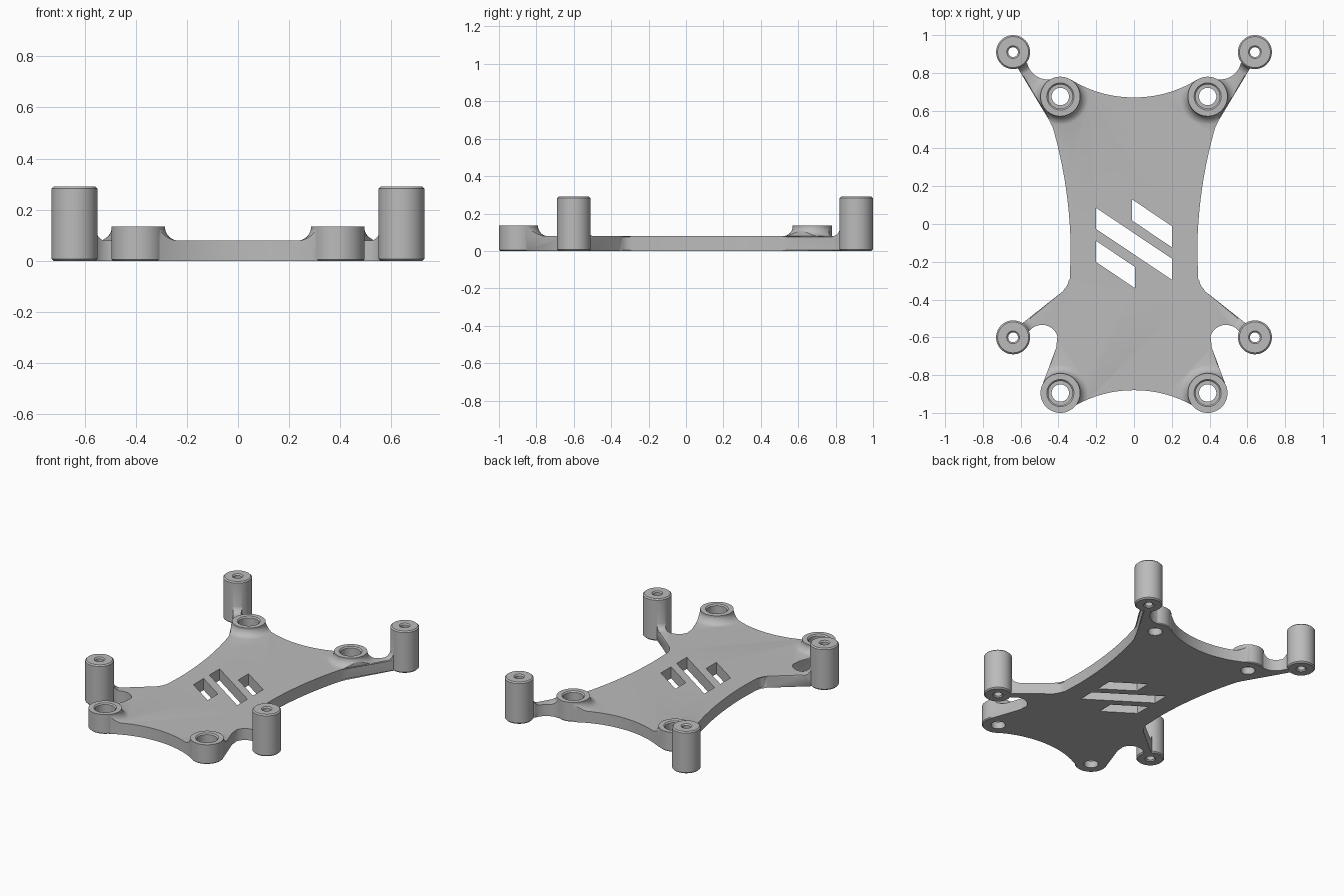
import bpy, bmesh, math
from mathutils import Vector

if "Cube" in bpy.data.objects:
    bpy.data.objects.remove(bpy.data.objects["Cube"], do_unlink=True)

THICK = 0.08
BOSSES = [(s * 0.39, y) for s in (1, -1) for y in (0.675, -0.895)]
STANDOFFS = [(s * 0.64, y) for s in (1, -1) for y in (0.91, -0.60)]


def arc(a, m, b, n=16):
    """Points on the circle through a, m and b."""
    a, m, b = Vector(a), Vector(m), Vector(b)
    u, v = m - a, b - a
    d = 2 * u.cross(v)
    c = a + Vector((v.y * u.length_squared - u.y * v.length_squared,
                    u.x * v.length_squared - v.x * u.length_squared)) / d
    start = a - c
    sweep = math.atan2(start.cross(b - c), start.dot(b - c))
    pts = []
    for i in range(n + 1):
        t = sweep * i / n
        pts.append((c.x + start.x * math.cos(t) - start.y * math.sin(t),
                    c.y + start.x * math.sin(t) + start.y * math.cos(t)))
    return pts


def prism(bm, pts, z0, z1, bevel=0):
    """Extrude a flat outline, optionally with chamfered rims."""
    low = [bm.verts.new((x, y, z0)) for x, y in pts]
    high = [bm.verts.new((x, y, z1)) for x, y in pts]
    bm.faces.new(low[::-1])
    bm.faces.new(high)
    for i in range(len(pts)):
        j = (i + 1) % len(pts)
        bm.faces.new((low[i], low[j], high[j], high[i]))
    if bevel:
        rims = [e for e in bm.edges if abs(e.verts[0].co.z - e.verts[1].co.z) < 1e-5]
        bmesh.ops.bevel(bm, geom=rims, offset=bevel, segments=1, affect='EDGES')


def lathe(bm, profile, centre, n=48):
    """Solid of revolution about a vertical axis, capped at both ends."""
    rings = []
    for r, z in profile:
        rings.append([bm.verts.new((centre[0] + r * math.cos(math.tau * k / n),
                                    centre[1] + r * math.sin(math.tau * k / n), z))
                      for k in range(n)])
    for p, q in zip(rings, rings[1:]):
        for k in range(n):
            j = (k + 1) % n
            bm.faces.new((p[k], p[j], q[j], q[k]))
    bm.faces.new(rings[0][::-1])
    bm.faces.new(rings[-1])


def finish(bm, name):
    bmesh.ops.recalc_face_normals(bm, faces=bm.faces)
    mesh = bpy.data.meshes.new(name)
    bm.to_mesh(mesh)
    bm.free()
    obj = bpy.data.objects.new(name, mesh)
    bpy.context.collection.objects.link(obj)
    return obj


def combine(obj, tool, operation):
    """Apply a boolean and remove the tool object."""
    mod = obj.modifiers.new(operation, 'BOOLEAN')
    mod.operation, mod.solver, mod.object = operation, 'EXACT', tool
    tool.hide_render = True
    bpy.context.view_layer.update()
    deps = bpy.context.evaluated_depsgraph_get()
    mesh = bpy.data.meshes.new_from_object(obj.evaluated_get(deps))
    obj.modifiers.clear()
    obj.data = mesh
    bpy.data.objects.remove(tool, do_unlink=True)


# Plate outline: one half from back centre to front centre, then mirrored
half = arc((0, 0.67), (0.16, 0.69), (0.33, 0.762))
half += arc((0.45, 0.765), (0.52, 0.785), (0.565, 0.85), 10)
half += [STANDOFFS[0], (0.615, 0.825)]
half += arc((0.44, 0.545), (0.362, 0.2), (0.335, -0.15), 20)
half += arc((0.34, -0.29), (0.35, -0.33), (0.375, -0.355), 6)
half += [(0.59, -0.525), STANDOFFS[1]]
half += arc((0.56, -0.575), (0.475, -0.535), (0.402, -0.61), 16)
half += [(0.41, -0.65), (0.49, -0.865), BOSSES[1]]
half += arc((0.33, -0.972), (0.16, -0.90), (0, -0.88))
outline = half + [(-x, y) for x, y in half[-2:0:-1]]
outline.reverse()

bm = bmesh.new()
prism(bm, outline, 0, THICK, 0.006)
bracket = finish(bm, "mounting_plate")


# Concave fillets around bosses and standoffs, trimmed to the outline
def fillet_profile(radius, width, top):
    z0 = THICK - 0.0015
    curve = [(radius + width * (1 - math.sin(a)), top - (top - z0) * math.cos(a))
             for a in (math.pi / 2 * i / 8 for i in range(9))]
    return [(radius + width, THICK / 2)] + curve


bm = bmesh.new()
for c in BOSSES:
    lathe(bm, fillet_profile(0.104, 0.056, 0.133), c)
for c in STANDOFFS:
    lathe(bm, fillet_profile(0.089, 0.05, 0.13), c)
fillets = finish(bm, "fillets")
bm = bmesh.new()
prism(bm, outline, 0.01, 0.2)
combine(fillets, finish(bm, "fillet_trim"), 'INTERSECT')
combine(bracket, fillets, 'UNION')

# Low bosses and tall standoffs
bm = bmesh.new()
for c in BOSSES:
    lathe(bm, [(0.099, 0), (0.105, 0.006), (0.105, 0.135)], c)
for c in STANDOFFS:
    lathe(bm, [(0.082, 0), (0.09, 0.008), (0.09, 0.282), (0.082, 0.29)], c)
combine(bracket, finish(bm, "posts"), 'UNION')

# Screw holes and the three slanted slots
bm = bmesh.new()
for c in BOSSES:
    lathe(bm, [(0.046, -0.1), (0.046, 0.05), (0.064, 0.05),
               (0.064, 0.127), (0.072, 0.135), (0.072, 0.2)], c)
for c in STANDOFFS:
    lathe(bm, [(0.034, -0.1), (0.034, 0), (0.026, 0.008), (0.026, 0.282),
               (0.034, 0.29), (0.034, 0.4)], c, 32)
for x0, x1, y in ((-0.01, 0.2, 0.13), (-0.2, 0.2, 0.085), (-0.2, 0.005, -0.09)):
    drop = (x1 - x0) * 0.67
    prism(bm, [(x0, y - 0.112), (x1, y - drop - 0.112), (x1, y - drop), (x0, y)], -0.1, 0.2)
combine(bracket, finish(bm, "holes"), 'DIFFERENCE')

# Material and shading
grey = bpy.data.materials.new("plain_grey")
grey.use_nodes = True
colour = (0.5, 0.5, 0.5, 1)
grey.diffuse_color = colour
grey.node_tree.nodes["Principled BSDF"].inputs["Base Color"].default_value = colour
bracket.data.materials.clear()
bracket.data.materials.append(grey)
for face in bracket.data.polygons:
    face.material_index = 0

bpy.ops.object.select_all(action='DESELECT')
bracket.select_set(True)
bpy.context.view_layer.objects.active = bracket
bpy.ops.object.shade_smooth_by_angle(angle=math.radians(30))
